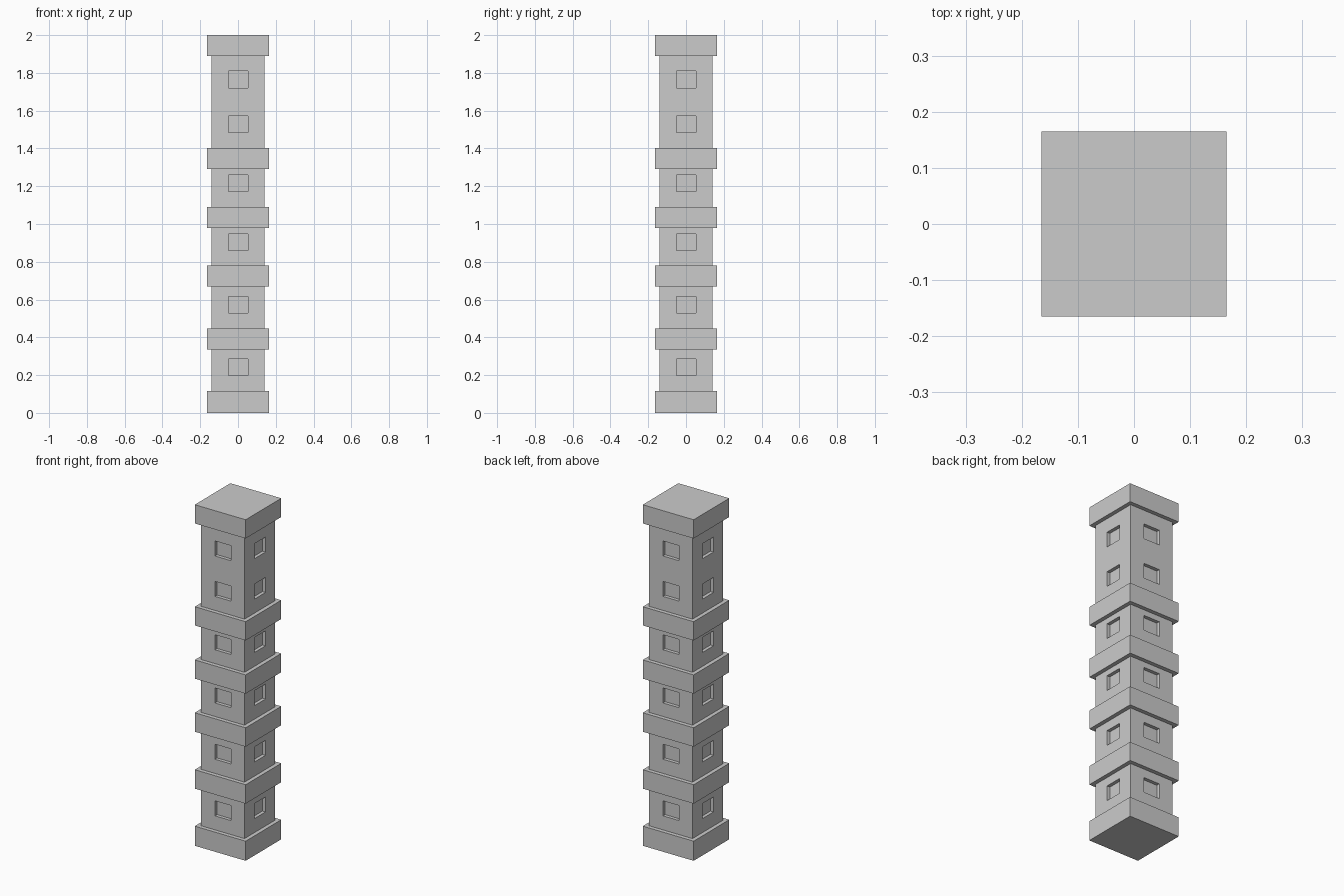
import bpy, bmesh
from mathutils import Matrix, Vector

if "Cube" in bpy.data.objects:
    bpy.data.objects.remove(bpy.data.objects["Cube"])

SHAFT = 0.1415   # shaft half width
BAND = 0.165     # ledge half width
DEPTH = 0.02     # window recess


def add_box(bm, lo, hi, rot=0.0):
    lo, hi = Vector(lo), Vector(hi)
    m = (Matrix.Rotation(rot, 4, 'Z') @ Matrix.Translation((lo + hi) / 2)
         @ Matrix.Diagonal((*(hi - lo), 1)))
    bmesh.ops.create_cube(bm, size=1, matrix=m)


def make_object(name, bm):
    mesh = bpy.data.meshes.new(name)
    bm.to_mesh(mesh)
    bm.free()
    obj = bpy.data.objects.new(name, mesh)
    bpy.context.collection.objects.link(obj)
    return obj


# projecting ledges, including base and cap
bands = [(0, 0.115), (0.335, 0.446), (0.669, 0.78),
         (0.98, 1.09), (1.292, 1.402), (1.89, 2.0)]
for i, (z0, z1) in enumerate(bands):
    name = "base" if i == 0 else "cap" if i == len(bands) - 1 else f"ledge_{i}"
    bm = bmesh.new()
    add_box(bm, (-BAND, -BAND, z0), (BAND, BAND, z1))
    make_object(name, bm)

# tower storeys between the ledges, each with a recessed window on all sides
windows = [0.241, 0.573, 0.903, 1.215, 1.528, 1.765]
floors = [(bands[i][1], bands[i + 1][0]) for i in range(4)]
floors += [(bands[4][1], 1.652), (1.652, bands[5][0])]
for i, ((z0, z1), zc) in enumerate(zip(floors, windows)):
    bm = bmesh.new()
    add_box(bm, (-SHAFT, -SHAFT, z0), (SHAFT, SHAFT, z1))
    storey = make_object(f"storey_{i + 1}", bm)

    bm = bmesh.new()
    for k in range(4):
        add_box(bm, (-0.05, -SHAFT - 0.05, zc - 0.044),
                (0.053, -SHAFT + DEPTH, zc + 0.044), k * 1.5707963)
    cutter = make_object(f"window_cutter_{i + 1}", bm)
    cutter.hide_render = True
    cutter.hide_set(True)

    mod = storey.modifiers.new("windows", 'BOOLEAN')
    mod.operation = 'DIFFERENCE'
    mod.solver = 'EXACT'
    mod.object = cutter
